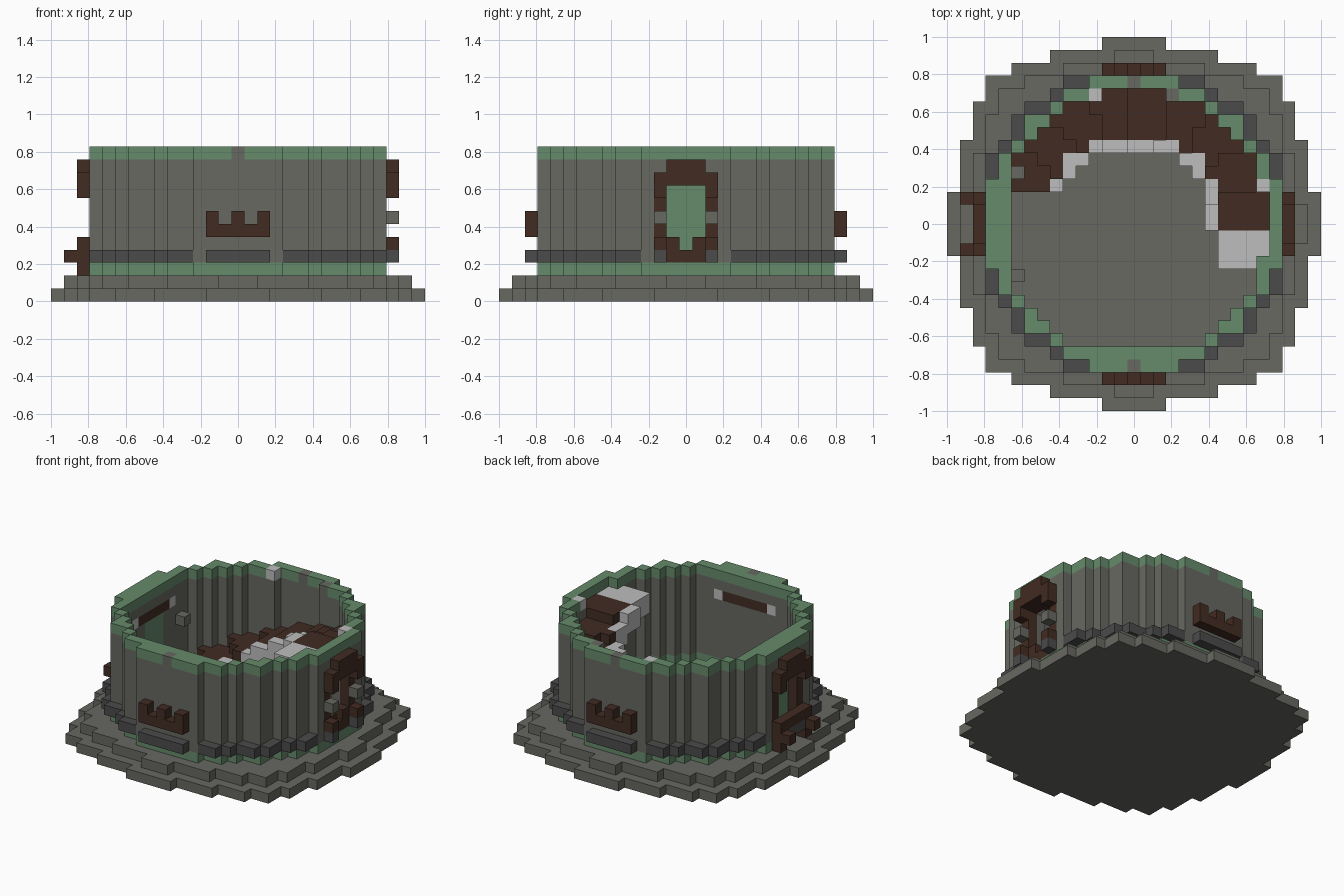
import bpy, bmesh, math
from mathutils import Vector

old = bpy.data.objects.get("Cube")
if old:
    bpy.data.objects.remove(old, do_unlink=True)

V = 2 / 29          # block size
COLOURS = {
    "stone": (0.135, 0.138, 0.120), "moss": (0.130, 0.256, 0.147),
    "wood": (0.054, 0.025, 0.016), "dark_stone": (0.070, 0.070, 0.072),
    "pale_stone": (0.510, 0.510, 0.510),
}
grid = {}           # block position -> (part, colour)


def put(part, colour, xs, ys, zs):
    for x in xs:
        for y in ys:
            for z in zs:
                grid[x, y, z] = (part, colour)


def clear(xs, ys, zs):
    for x in xs:
        for y in ys:
            for z in zs:
                grid.pop((x, y, z), None)


def disc(widths):
    """Blocks of a round plan, given the half width of each row from the middle."""
    n = len(widths) - 1
    return {(x, y) for y in range(-n, n + 1)
            for x in range(-widths[abs(y)], widths[abs(y)] + 1)}


def span(n):
    return range(-n, n + 1)


# Stepped base
lower = disc([14, 14, 14, 13, 13, 13, 13, 12, 12, 12, 11, 11, 9, 6, 2])
upper = disc([13, 13, 12, 12, 12, 12, 11, 11, 11, 10, 10, 8, 5, 1])
for z, plan in enumerate((lower, upper)):
    for x, y in plan:
        put("base", "stone", [x], [y], [z])

# Round wall with mossy foot and rim
outer = disc([11, 11, 11, 11, 10, 10, 9, 8, 8, 6, 5, 3])
room = disc([9, 9, 9, 9, 9, 9, 8, 7, 6, 5])
for x, y in outer - room:
    for z in range(2, 12):
        put("wall", "moss" if z in (2, 11) else "stone", [x], [y], [z])
put("wall", "stone", [0], [-11, 11], [11])

# Dark band around the outside
for x, y in outer:
    for dx, dy in ((1, 0), (-1, 0), (0, 1), (0, -1)):
        p = (x + dx, y + dy)
        if p not in outer and not (max(map(abs, p)) == 12 and min(map(abs, p)) > 2):
            put("band", "dark_stone", [p[0]], [p[1]], [3])

# Crenellated brackets on front and back
for y in (-12, 12):
    put("bracket", "wood", span(2), [y], [5])
    put("bracket", "wood", (-2, 0, 2), [y], [6])

# Door frames on both sides
for s in (-1, 1):
    put("door_frame", "wood", [11 * s], (-2, 2), range(4, 10))
    put("door_frame", "wood", [12 * s], (-2, 2), (4, 8, 9))
    put("door_frame", "wood", [11 * s, 12 * s], span(1), (9, 10))
    clear([10 * s, 11 * s], span(1), range(4, 9))

# Open doorway with stone hinges
clear([12], span(1), [3])
put("sill", "wood", [11], span(1), [3])
put("sill", "wood", [11], (-1, 1), [4])
put("hinge", "stone", [12], (-2, 2), [6])

# Closed door with a step in front
put("door_panel", "moss", [-10], span(1), range(4, 9))
put("step", "wood", [-12], span(2), [4])
put("step", "wood", [-12], (-2, 2), (2, 3))
put("step", "wood", [-13], (-2, 2), [3])

# Beams set into the inner wall
put("beam", "wood", span(2), [-10], [9])
put("beam", "wood", [-10], span(2), [9])
put("beam_end", "pale_stone", (-3, 3), [-10], [9])
put("beam_end", "pale_stone", [-10], (-3, 3), [9])
put("wall_block", "stone", [-9], (-4, 4), [7])

# Curved stair climbing along the back to the right doorway
recess = {(x, 10) for x in span(2)} | {(10, y) for y in range(0, 3)}
for x, y in sorted(room | recess):
    r = math.hypot(x, y)
    if r < 6 or not (y >= 3 or (x > 0 and y >= 0)):
        continue
    turn = 1 - math.degrees(math.atan2(y, x)) / 165
    top = max(2, min(10, 2 + int(turn * 9)))
    edge = r < 7.1 and max(abs(x), abs(y)) <= 6
    if (x, y) in recess:
        clear([x], [y], range(top + 1, 12))
    put("stair_edge" if edge else "stair", "pale_stone" if edge else "wood",
        [x], [y], range(max(2, top - 1), top + 1))
clear([10], (-2, -1), [11])
put("landing", "pale_stone", range(7, 10), range(-3, 0), (9, 10))
put("landing", "pale_stone", [10], (-2, -1), (9, 10))

# Corner stones in the rim
put("rim_stone", "pale_stone", [-3], [10], [11])
put("rim_stone", "pale_stone", [10], [3], [11])
put("wall", "stone", [3], [10], [11])

# Turn blocks into meshes, keeping only the exposed faces
materials = {}
for name, rgb in COLOURS.items():
    m = bpy.data.materials.new(name)
    m.use_nodes = True
    m.diffuse_color = (*rgb, 1)
    bsdf = next(n for n in m.node_tree.nodes if n.type == 'BSDF_PRINCIPLED')
    bsdf.inputs["Base Color"].default_value = (*rgb, 1)
    bsdf.inputs["Roughness"].default_value = 0.9
    materials[name] = m

AXES = [Vector(a) for a in ((1, 0, 0), (0, 1, 0), (0, 0, 1))]
for part in dict.fromkeys(p for p, c in grid.values()):
    cells = {k: c for k, (p, c) in grid.items() if p == part}
    slots = list(dict.fromkeys(cells.values()))
    bm = bmesh.new()
    corners = {}
    for cell, colour in cells.items():
        centre = Vector(cell) + Vector((0, 0, 0.5))
        for i in range(3):
            for s in (-1, 1):
                n = AXES[i] * s
                if tuple(int(a + b) for a, b in zip(cell, n)) in grid:
                    continue
                u = AXES[(i + 1) % 3] / 2
                w = AXES[(i + 2) % 3] / 2 * s
                quad = []
                for q in (-u - w, u - w, u + w, -u + w):
                    p = centre + n / 2 + q
                    key = tuple(p)
                    if key not in corners:
                        corners[key] = bm.verts.new(p * V)
                    quad.append(corners[key])
                bm.faces.new(quad).material_index = slots.index(colour)
    mesh = bpy.data.meshes.new(part)
    bm.to_mesh(mesh)
    bm.free()
    for c in slots:
        mesh.materials.append(materials[c])
    bpy.context.collection.objects.link(bpy.data.objects.new(part, mesh))
